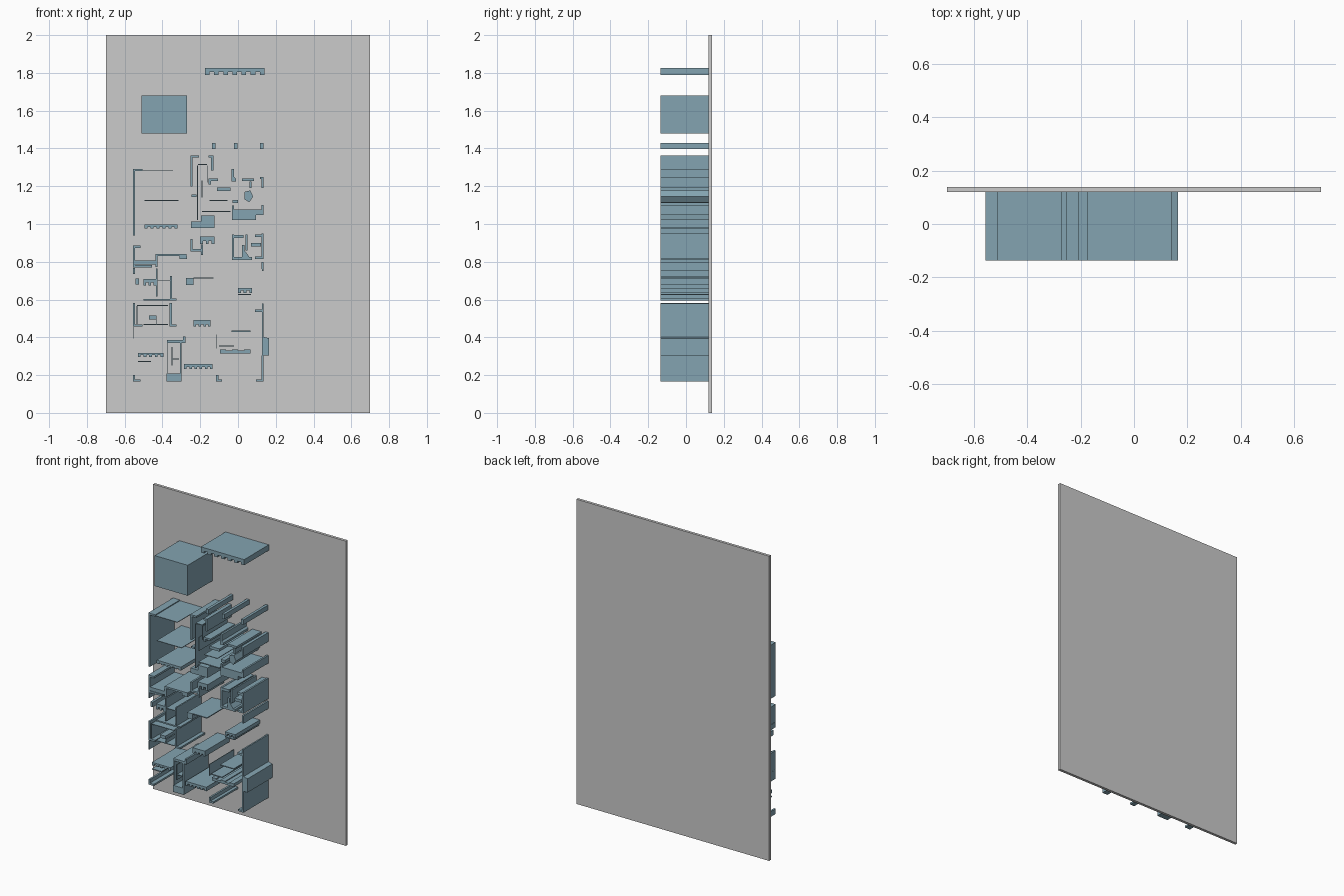
import bpy, bmesh

FRONT, JOIN, BACK = -0.136, 0.12, 0.138   # fragment front, panel face, panel back
blue = bpy.data.materials.new("blue")
blue.diffuse_color = (0.23, 0.37, 0.44, 1)


def extrude_outlines(name, outlines, y0=FRONT, y1=JOIN, mat=blue):
    """Extrude closed x-z outlines from y0 to y1 as one object."""
    bm = bmesh.new()
    for pts in outlines:
        face = bm.faces.new([bm.verts.new((x, y0, z)) for x, z in pts])
        ext = bmesh.ops.extrude_face_region(bm, geom=[face], use_keep_orig=True)
        verts = [g for g in ext["geom"] if isinstance(g, bmesh.types.BMVert)]
        bmesh.ops.translate(bm, vec=(0, y1 - y0, 0), verts=verts)
    bmesh.ops.recalc_face_normals(bm, faces=bm.faces)
    me = bpy.data.meshes.new(name)
    bm.to_mesh(me)
    bm.free()
    if mat:
        me.materials.append(mat)
    ob = bpy.data.objects.new(name, me)
    bpy.context.collection.objects.link(ob)
    return ob


def rect(x0, x1, z0, z1):
    return [(x0, z0), (x1, z0), (x1, z1), (x0, z1)]


def hline(x0, x1, z, t=0.004):
    return rect(x0, x1, z - t / 2, z + t / 2)


def vline(x, z0, z1, t=0.004):
    return rect(x - t / 2, x + t / 2, z0, z1)


def corner(x, z, dx, dz, t=0.012):
    """L-shaped wall whose outer corner is (x, z), arms dx and dz."""
    tx, tz = (t if dx > 0 else -t), (t if dz > 0 else -t)
    return [(x, z), (x + dx, z), (x + dx, z + tz), (x + tx, z + tz),
            (x + tx, z + dz), (x, z + dz)]


def comb(x0, x1, z0, z1, teeth, depth, down=True):
    """Bar with teeth along its lower or upper edge."""
    root, tip, flat = (z0 + depth, z0, z1) if down else (z1 - depth, z1, z0)
    step = (x1 - x0) / (teeth * 2 - 1)
    pts = [(x1, flat), (x0, flat)]
    for i in range(teeth):
        a, b = x0 + 2 * i * step, x0 + (2 * i + 1) * step
        pts += [(a, tip), (b, tip)]
        if i < teeth - 1:
            pts += [(b, root), (b + step, root)]
    return pts


# Backing panel
extrude_outlines("back_panel", [rect(-0.7, 0.7, 0, 2)], JOIN, BACK, None)

# Isolated pieces at the top
extrude_outlines("large_block", [rect(-0.51, -0.27, 1.48, 1.68)])
extrude_outlines("top_comb", [comb(-0.175, 0.14, 1.79, 1.827, 7, 0.014)])
extrude_outlines("small_posts", [rect(x, x + 0.018, 1.398, 1.43)
                                 for x in (-0.137, -0.02, 0.117)])

# Toothed bars
extrude_outlines("toothed_bars", [
    comb(-0.495, -0.32, 0.975, 0.998, 6, 0.008),
    comb(-0.235, -0.145, 0.457, 0.493, 4, 0.012),
    comb(-0.285, -0.135, 0.232, 0.259, 6, 0.012),
    comb(-0.53, -0.395, 0.297, 0.318, 5, 0.01),
    comb(0.0, 0.075, 0.636, 0.66, 3, 0.012),
    comb(-0.2, -0.125, 0.893, 0.935, 3, 0.018),
])

# Outer wall corners
extrude_outlines("left_walls", [
    corner(-0.556, 1.292, 0.05, -0.352),
    corner(-0.556, 0.77, 0.1, 0.115),
    corner(-0.556, 0.457, 0.05, 0.125),
    corner(-0.556, 0.165, 0.04, 0.035),
    rect(-0.544, -0.435, 0.785, 0.808), rect(-0.544, -0.515, 0.872, 0.885),
    rect(-0.556, -0.546, 0.735, 0.768), vline(-0.552, 0.395, 0.455),
    hline(-0.505, -0.345, 1.285), hline(-0.495, -0.315, 1.125),
])
extrude_outlines("right_walls", [
    corner(0.136, 0.815, -0.045, 0.135), corner(0.136, 1.25, -0.02, -0.06),
    corner(0.136, 0.165, -0.04, 0.14), corner(0.136, 0.75, -0.01, 0.05),
    [(0.126, 0.58), (0.126, 0.548), (0.09, 0.548), (0.09, 0.535), (0.126, 0.535),
     (0.126, 0.305), (0.165, 0.305), (0.165, 0.395), (0.136, 0.402), (0.136, 0.58)],
    rect(0.07, 0.122, 0.882, 0.9), rect(0.09, 0.124, 0.93, 0.945),
])

# Upper middle cluster
extrude_outlines("upper_frames", [
    corner(-0.252, 1.363, 0.045, -0.165), corner(-0.13, 1.363, -0.025, -0.08),
    vline(-0.215, 1.02, 1.31), vline(-0.19, 1.14, 1.23), vline(-0.163, 1.22, 1.31),
    hline(-0.212, -0.165, 1.315), hline(-0.245, -0.22, 1.15, 0.012),
    hline(-0.15, -0.055, 1.125), hline(-0.19, -0.04, 1.066, 0.006),
    corner(-0.155, 1.24, 0.05, -0.03), rect(-0.11, -0.04, 1.175, 1.193),
])
extrude_outlines("upper_chips", [
    [(-0.035, 1.225), (-0.01, 1.225), (-0.01, 1.24), (-0.022, 1.25), (-0.022, 1.29),
     (-0.035, 1.29)],
    [(0.035, 1.13), (0.06, 1.115), (0.08, 1.145), (0.065, 1.178), (0.035, 1.17)],
    rect(0.02, 0.085, 1.228, 1.242), rect(-0.03, 0.0, 1.11, 1.128),
    rect(0.06, 0.072, 1.19, 1.226),
])

# Central slabs
extrude_outlines("central_slabs", [
    [(-0.032, 1.022), (0.094, 1.022), (0.096, 1.048), (0.136, 1.048), (0.136, 1.1),
     (0.124, 1.1), (0.124, 1.078), (-0.02, 1.078), (-0.02, 1.098), (-0.032, 1.098)],
    [(-0.25, 0.98), (-0.125, 0.98), (-0.125, 1.045), (-0.195, 1.045),
     (-0.195, 1.012), (-0.25, 1.012)],
    corner(-0.252, 0.855, 0.055, 0.065),
    [(-0.032, 0.81), (0.075, 0.81), (0.075, 0.826), (0.06, 0.826), (0.035, 0.86),
     (0.035, 0.89), (0.02, 0.89), (0.02, 0.825), (-0.02, 0.825), (-0.02, 0.945),
     (-0.032, 0.945)],
    rect(-0.02, 0.03, 0.925, 0.943), vline(0.045, 0.86, 0.945, 0.01),
    rect(-0.195, -0.185, 0.835, 0.892),
])

# Middle left rooms
extrude_outlines("middle_left_frames", [
    corner(-0.437, 0.842, 0.165, -0.07), rect(-0.31, -0.27, 0.815, 0.83),
    vline(-0.43, 0.615, 0.765, 0.008), corner(-0.35, 0.595, -0.15, 0.13, 0.009),
    comb(-0.5, -0.435, 0.675, 0.71, 3, 0.016), rect(-0.542, -0.525, 0.68, 0.712),
    hline(-0.425, -0.36, 0.7), hline(-0.35, -0.325, 0.6, 0.01),
    rect(-0.275, -0.235, 0.677, 0.714), hline(-0.235, -0.13, 0.714, 0.006),
    hline(0.0, 0.07, 0.626, 0.006),
])

# Lower left room
extrude_outlines("lower_left_frames", [
    corner(-0.362, 0.457, 0.037, 0.125), hline(-0.535, -0.37, 0.568),
    hline(-0.5, -0.37, 0.468), rect(-0.472, -0.432, 0.495, 0.515),
    vline(-0.535, 0.47, 0.566), vline(-0.43, 0.47, 0.494),
])

# Bottom cluster
extrude_outlines("bottom_frames", [
    [(-0.378, 0.165), (-0.298, 0.165), (-0.298, 0.37), (-0.308, 0.37),
     (-0.308, 0.208), (-0.378, 0.208)],
    rect(-0.375, -0.29, 0.37, 0.385), rect(-0.29, -0.278, 0.37, 0.405),
    vline(-0.372, 0.21, 0.37), vline(-0.35, 0.25, 0.35),
    hline(-0.35, -0.312, 0.285), hline(-0.53, -0.46, 0.273, 0.006),
    corner(-0.116, 0.165, 0.032, 0.035), vline(-0.115, 0.34, 0.415),
    hline(-0.1, -0.02, 0.354, 0.006), hline(-0.035, 0.065, 0.432, 0.006),
    comb(-0.095, 0.065, 0.315, 0.335, 3, 0.006, False),
])
